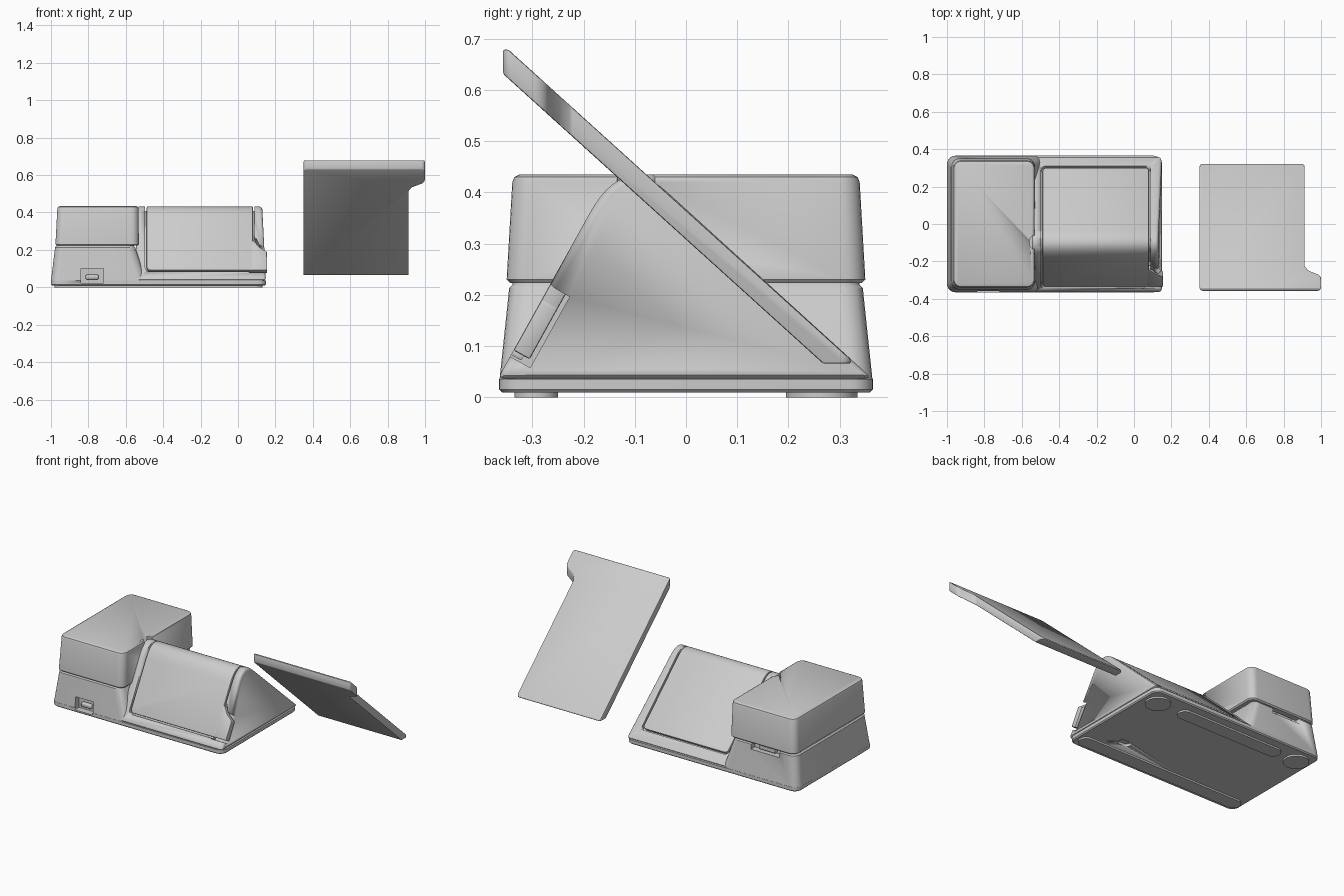
import bpy, bmesh, math
from mathutils import Vector

if "Cube" in bpy.data.objects:
    bpy.data.objects.remove(bpy.data.objects["Cube"])


def finish(bm, name, bevel=0.0, segs=3):
    bmesh.ops.recalc_face_normals(bm, faces=bm.faces)
    me = bpy.data.meshes.new(name)
    bm.to_mesh(me)
    bm.free()
    ob = bpy.data.objects.new(name, me)
    bpy.context.collection.objects.link(ob)
    bpy.ops.object.select_all(action='DESELECT')
    bpy.context.view_layer.objects.active = ob
    ob.select_set(True)
    if bevel:
        m = ob.modifiers.new("bevel", 'BEVEL')
        m.width, m.segments, m.limit_method = bevel, segs, 'ANGLE'
        m.angle_limit = math.radians(35)
        m.use_clamp_overlap = False
        bpy.ops.object.modifier_apply(modifier=m.name)
    bpy.ops.object.shade_smooth_by_angle(angle=math.radians(30))
    return ob


def cut(ob, cutter, keep=False):
    bpy.context.view_layer.objects.active = ob
    m = ob.modifiers.new("cut", 'BOOLEAN')
    m.operation, m.solver, m.object = 'DIFFERENCE', 'EXACT', cutter
    bpy.ops.object.modifier_apply(modifier=m.name)
    if not keep:
        bpy.data.objects.remove(cutter, do_unlink=True)


def loft(name, sections, seg=6):
    """Stack of rounded rectangles: (z, x0, x1, y0, y1, radius)."""
    bm = bmesh.new()
    rings = []
    for z, x0, x1, y0, y1, r in sections:
        ring = []
        for k, (cx, cy) in enumerate([(x1 - r, y1 - r), (x0 + r, y1 - r),
                                      (x0 + r, y0 + r), (x1 - r, y0 + r)]):
            for i in range(seg + 1):
                a = math.pi / 2 * (k + i / seg)
                ring.append(bm.verts.new((cx + r * math.cos(a), cy + r * math.sin(a), z)))
        rings.append(ring)
    n = len(rings[0])
    for a, b in zip(rings, rings[1:]):
        for i in range(n):
            bm.faces.new((a[i], a[(i + 1) % n], b[(i + 1) % n], b[i]))
    bm.faces.new(rings[0])
    bm.faces.new(rings[-1])
    return finish(bm, name)


def prism(a_pts, b_pts):
    """Solid between two matching outlines."""
    bm = bmesh.new()
    a = [bm.verts.new(p) for p in a_pts]
    b = [bm.verts.new(p) for p in b_pts]
    n = len(a)
    for i in range(n):
        bm.faces.new((a[i], a[(i + 1) % n], b[(i + 1) % n], b[i]))
    bm.faces.new(a)
    bm.faces.new(b)
    return bm


def box(name, x0, x1, y0, y1, z0, z1, bevel=0.0):
    q = [(x0, y0), (x1, y0), (x1, y1), (x0, y1)]
    return finish(prism([(*p, z0) for p in q], [(*p, z1) for p in q]), name, bevel)


# Wedge side outline: front slope, rounded ridge, back slope
def front_y(z):
    return -0.36 + (z - 0.05) / 1.8


def back_z(y):
    return 0.04 + 0.91 * (0.36 - y)


def path(front_z, back_y):
    p0, p1, p2 = (Vector(p) for p in ((front_y(0.36), 0.36), (-0.122, 0.479),
                                      (-0.035, back_z(-0.035))))
    arc = [p0 * (1 - t) ** 2 + p1 * 2 * t * (1 - t) + p2 * t * t
           for t in (i / 12 for i in range(13))]
    return [Vector((front_y(front_z), front_z)), *arc, Vector((back_y, back_z(back_y)))]


def shifted(pts, d):
    out = []
    for i, p in enumerate(pts):
        t = (pts[min(i + 1, len(pts) - 1)] - pts[max(i - 1, 0)]).normalized()
        out.append(p + Vector((-t.y, t.x)) * d)
    return out


def wrap(name, x0, x1, fz, by, inner, outer, r, bevel=0.0):
    """Sheet wrapped over the ridge, with rounded corners."""
    pts = path(fz, by)
    ring = shifted(pts, outer) + shifted(pts, inner)[::-1]
    bm = prism([(x0, *p) for p in ring], [(x1, *p) for p in ring])
    bm.verts.ensure_lookup_table()
    n, k = len(ring), len(pts)
    es = [bm.edges.get((bm.verts[i], bm.verts[j]))
          for i, j in ((0, n - 1), (k - 1, k), (n, 2 * n - 1), (n + k - 1, n + k))]
    bmesh.ops.bevel(bm, geom=es, offset=r, segments=5, profile=0.5, affect='EDGES')
    return finish(bm, name, bevel, 2)


def tab(name, grow, out, depth, bevel=0.0):
    """Finger tab at the lower right of the front slope, in (x, z) along the slope."""
    g = grow
    q = [(0.06, 0.092 - g), (0.155 + 3 * g, 0.092 - g), (0.155 + 3 * g, 0.19 + g),
         (0.115, 0.215 + g), (0.085 + g, 0.25 + g), (0.06, 0.25 + g)]
    nrm = Vector((0, -1.8, 1)).normalized()
    base = [Vector((x, front_y(z), z)) for x, z in q]
    return finish(prism([p + nrm * out for p in base], [p - nrm * depth for p in base]),
                  name, bevel, 2)


# Base tray
tray = loft("base_tray", [(0.01, -0.994, 0.144, -0.359, 0.359, 0.04),
                          (0.016, -1, 0.15, -0.365, 0.365, 0.045),
                          (0.036, -1, 0.15, -0.365, 0.365, 0.045)])

# Lower housing and upper block of the left tower
lower = loft("lower_housing", [(0.034, -1, -0.49, -0.364, 0.364, 0.045),
                               (0.214, -0.978, -0.55, -0.345, 0.345, 0.045),
                               (0.22, -0.972, -0.556, -0.339, 0.339, 0.04),
                               (0.24, -0.968, -0.56, -0.335, 0.335, 0.04)])
upper = loft("upper_block", [(0.223, -0.968, -0.536, -0.343, 0.343, 0.035),
                             (0.23, -0.976, -0.53, -0.35, 0.35, 0.04),
                             (0.42, -0.966, -0.532, -0.339, 0.339, 0.04),
                             (0.43, -0.962, -0.535, -0.335, 0.335, 0.037),
                             (0.435, -0.952, -0.545, -0.325, 0.325, 0.028)])
cut(upper, loft("notch_cutter", [(z, -0.558, -0.47, -0.135, -0.06, 0.03)
                                 for z in (0.3, 0.5)]))

# Sloped wedge body
side = path(0.036, 0.364)
wedge = finish(prism([(-0.545, *p) for p in side],
                     [(0.151 - 0.05 * p.y, *p) for p in side]), "wedge_body", 0.014)
cut(wedge, wrap("recess_cutter", -0.496, 0.088, 0.084, 0.31, -0.022, 0.03, 0.025))
cut(wedge, tab("tab_cutter", 0.012, 0.03, 0.045))

# Wrapped panel and its finger tab
wrap("wrapped_panel", -0.488, 0.08, 0.092, 0.302, -0.024, 0.0, 0.022, 0.004)
tab("panel_tab", 0.0, 0.0, 0.036, 0.004)

# Front port
port = box("port_cutter", -0.84, -0.72, -0.4, -0.325, 0.024, 0.1)
cut(tray, port, True)
cut(lower, port)
box("port_socket", -0.815, -0.745, -0.345, -0.32, 0.042, 0.068, 0.008)

# Rear connector opening under the block
cut(lower, box("rear_cutter", -0.87, -0.68, 0.31, 0.4, 0.185, 0.26))
box("rear_connector", -0.83, -0.72, 0.3, 0.33, 0.19, 0.212, 0.004)

# Bottom slot
cut(tray, loft("slot_cutter", [(z, -0.125, -0.045, -0.205, -0.155, 0.024)
                               for z in (0.0, 0.025)]))

# Feet: two strips and two round pads
for name, x0, x1, y0, y1 in (("front_foot_strip", -0.98, 0.13, -0.335, -0.25),
                             ("rear_foot_strip", -0.79, -0.09, 0.225, 0.31),
                             ("round_foot_right", -0.015, 0.125, 0.195, 0.335),
                             ("round_foot_left", -0.99, -0.85, 0.195, 0.335)):
    if name == "round_foot_left":
        x0, x1 = x0 + 0.01, x1 + 0.01
    loft(name, [(z, x0, x1, y0, y1, (y1 - y0) / 2 - 0.0005) for z in (0, 0.014)], 10)


# Detached sloped cover plate
def plate_z(y):
    return 0.682 - 0.905 * (y + 0.35)


outline = [(0.35, -0.357), (1.0, -0.357), (1.0, -0.277), (0.93, -0.248),
           (0.912, -0.225), (0.912, 0.322), (0.35, 0.322)]
bm = prism([(x, y, plate_z(y)) for x, y in outline],
           [(x, y, plate_z(y) - 0.057) for x, y in outline])
bm.verts.ensure_lookup_table()
n = len(outline)
bmesh.ops.bevel(bm, geom=[bm.edges.get((bm.verts[i], bm.verts[i + n])) for i in (0, 1, 2, 5, 6)],
                offset=0.018, segments=4, profile=0.5, affect='EDGES')
bmesh.ops.recalc_face_normals(bm, faces=bm.faces)
for z, up in ((0.066, -1), (0.679, 1)):
    res = bmesh.ops.bisect_plane(bm, geom=bm.verts[:] + bm.edges[:] + bm.faces[:],
                                 plane_co=(0, 0, z), plane_no=(0, 0, up), clear_outer=True)
    bmesh.ops.holes_fill(bm, edges=[e for e in bm.edges if e.is_boundary], sides=0)
finish(bm, "cover_plate", 0.004, 2)
